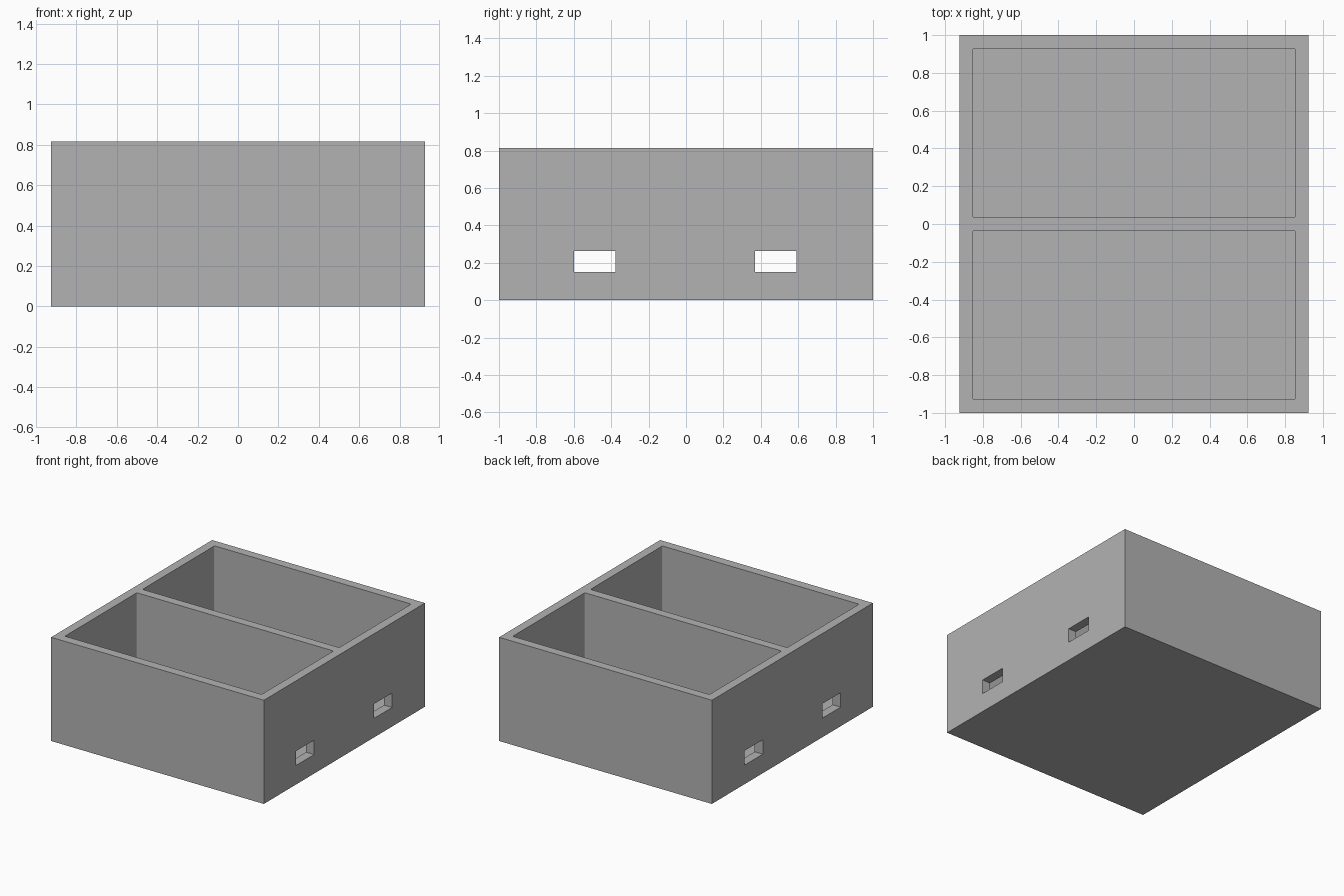
import bpy
import bmesh
from mathutils import Matrix, Vector

default = bpy.data.objects.get("Cube")
if default:
    bpy.data.objects.remove(default, do_unlink=True)

HALF_X, HALF_Y, HEIGHT = 0.925, 1.0, 0.815
WALL = 0.07

gray = bpy.data.materials.new("light gray")
color = (0.45, 0.45, 0.45, 1)
gray.use_nodes = True
gray.diffuse_color = color
gray.node_tree.nodes["Principled BSDF"].inputs["Base Color"].default_value = color


def block(name, low, high, corner=0):
    """Box between two corners, with optional rounded upright edges."""
    low, high = Vector(low), Vector(high)
    bm = bmesh.new()
    bmesh.ops.create_cube(bm, size=1, matrix=Matrix.LocRotScale(
        (low + high) / 2, None, high - low))
    if corner:
        upright = [e for e in bm.edges
                   if abs(e.verts[0].co.z - e.verts[1].co.z) > 0.01]
        bmesh.ops.bevel(bm, geom=upright, offset=corner, segments=4,
                        profile=0.5, affect='EDGES')
    mesh = bpy.data.meshes.new(name)
    bm.to_mesh(mesh)
    bm.free()
    mesh.materials.append(gray)
    obj = bpy.data.objects.new(name, mesh)
    bpy.context.collection.objects.link(obj)
    return obj


def cut(target, cutter):
    """Subtract the cutter, apply the result and drop the cutter."""
    cutter.hide_render = True
    mod = target.modifiers.new("cut", 'BOOLEAN')
    mod.operation, mod.solver, mod.object = 'DIFFERENCE', 'EXACT', cutter
    bpy.context.view_layer.objects.active = target
    bpy.ops.object.modifier_apply(modifier=mod.name)
    bpy.data.objects.remove(cutter, do_unlink=True)


# Outer body
tray = block("divided_box", (-HALF_X, -HALF_Y, 0), (HALF_X, HALF_Y, HEIGHT))

# Two open compartments with a divider between them
inner_x = HALF_X - WALL
for y0, y1 in ((-0.928, -0.035), (0.035, 0.93)):
    cut(tray, block("compartment_cutter", (-inner_x, y0, WALL),
                    (inner_x, y1, HEIGHT + 0.1), corner=0.01))

# One slot per compartment through both side walls
for y0 in (-0.6, 0.368):
    cut(tray, block("slot_cutter", (-1.1, y0, 0.15), (1.1, y0 + 0.224, 0.263)))
